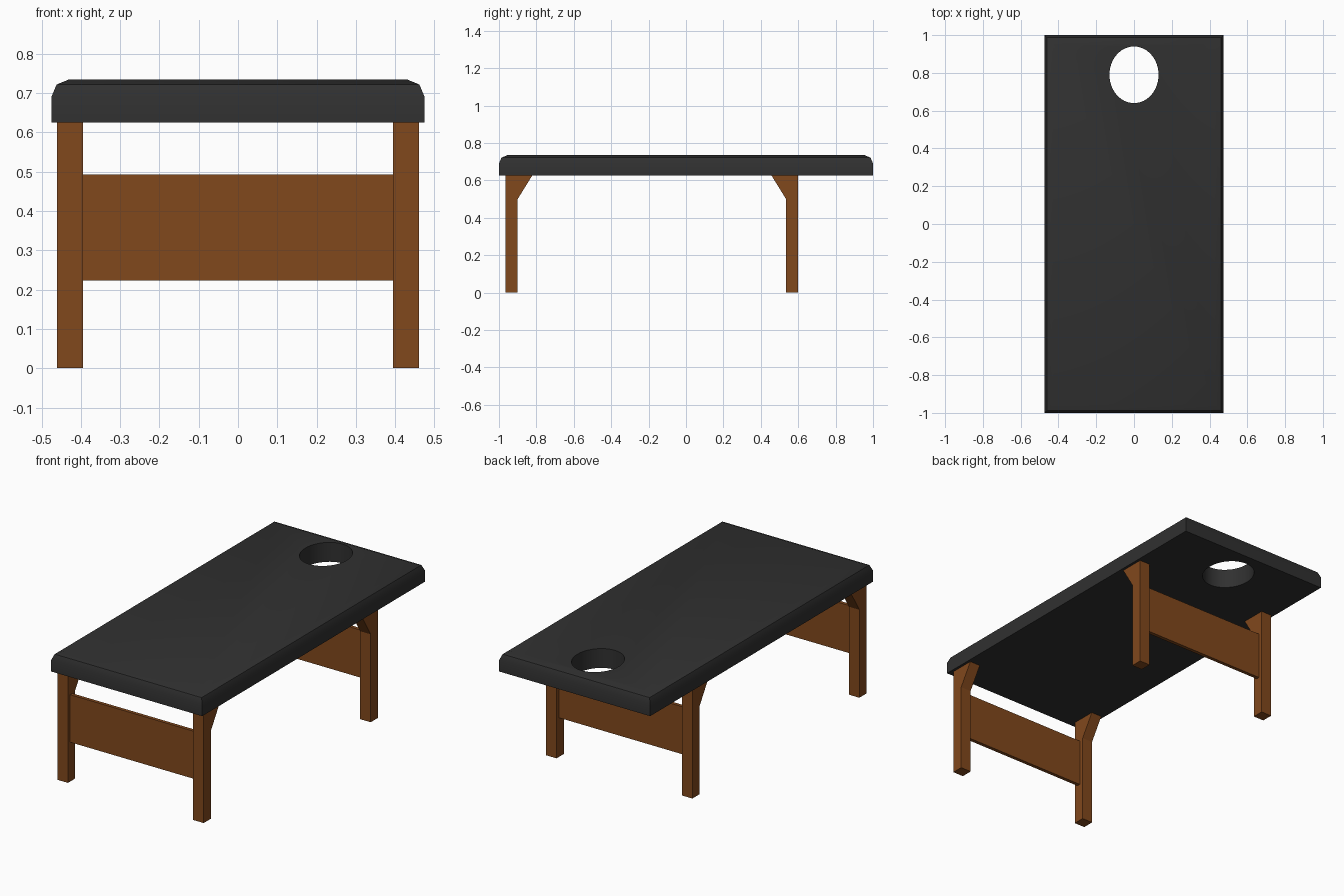
import bpy, bmesh
from mathutils import Matrix

if "Cube" in bpy.data.objects:
    bpy.data.objects.remove(bpy.data.objects["Cube"])


def material(name, color):
    m = bpy.data.materials.new(name)
    m.diffuse_color = color
    m.use_nodes = True
    m.node_tree.nodes["Principled BSDF"].inputs["Base Color"].default_value = m.diffuse_color
    return m


def add_object(name, bm, mat):
    bmesh.ops.recalc_face_normals(bm, faces=bm.faces)
    me = bpy.data.meshes.new(name)
    bm.to_mesh(me)
    bm.free()
    me.materials.append(mat)
    ob = bpy.data.objects.new(name, me)
    bpy.context.collection.objects.link(ob)
    return ob


def box(lo, hi):
    bm = bmesh.new()
    size = [b - a for a, b in zip(lo, hi)]
    mid = [(a + b) / 2 for a, b in zip(lo, hi)]
    bmesh.ops.create_cube(bm, size=1, matrix=Matrix.Translation(mid) @ Matrix.Diagonal((*size, 1)))
    return bm


wood = material("wood", (0.22, 0.065, 0.012, 1))
vinyl = material("black_vinyl", (0.03, 0.03, 0.03, 1))

PAD_BOTTOM, PAD_TOP = 0.625, 0.735

# Padded top with rounded upper edges
bm = box((-0.475, -1, PAD_BOTTOM), (0.475, 1, PAD_TOP))
rim = [e for e in bm.edges if all(v.co.z > 0.7 for v in e.verts)]
bmesh.ops.bevel(bm, geom=rim, offset=0.045, segments=2, profile=0.5, affect='EDGES')
pad = add_object("padded_top", bm, vinyl)

# Oval face hole cut through the pad
bm = bmesh.new()
bmesh.ops.create_cone(bm, cap_ends=True, segments=48, radius1=1, radius2=1, depth=1,
                      matrix=Matrix.Translation((0, 0.79, 0.68)) @ Matrix.Diagonal((0.13, 0.15, 0.4, 1)))
cutter = add_object("face_hole_cutter", bm, vinyl)
cutter.hide_render = True
mod = pad.modifiers.new("face_hole", 'BOOLEAN')
mod.operation, mod.solver, mod.object = 'DIFFERENCE', 'EXACT', cutter
bpy.context.view_layer.objects.active = pad
pad.select_set(True)
bpy.ops.object.modifier_apply(modifier=mod.name)
bpy.data.objects.remove(cutter)
bpy.ops.object.shade_smooth_by_angle(angle=0.6)

# Leg profile: (distance inward from outer face, height), with a flared bracket
LEG = [(0, 0), (0.065, 0), (0.065, 0.5), (0.142, PAD_BOTTOM), (0, PAD_BOTTOM)]


def leg(name, side, outer_y, inward):
    bm = bmesh.new()
    face = bm.faces.new([bm.verts.new((side * 0.394, outer_y + inward * d, z)) for d, z in LEG])
    ext = bmesh.ops.extrude_face_region(bm, geom=[face])
    verts = [g for g in ext["geom"] if isinstance(g, bmesh.types.BMVert)]
    bmesh.ops.translate(bm, verts=verts, vec=(side * 0.066, 0, 0))
    add_object(name, bm, wood)


# Two leg frames, each with a cross panel set between the legs
for end, outer_y, inward in (("front", -0.965, 1), ("rear", 0.6, -1)):
    for label, side in (("left", -1), ("right", 1)):
        leg(f"{end}_{label}_leg", side, outer_y, inward)
    y0, y1 = sorted((outer_y + inward * 0.021, outer_y + inward * 0.041))
    add_object(f"{end}_cross_panel", box((-0.396, y0, 0.223), (0.396, y1, 0.493)), wood)
